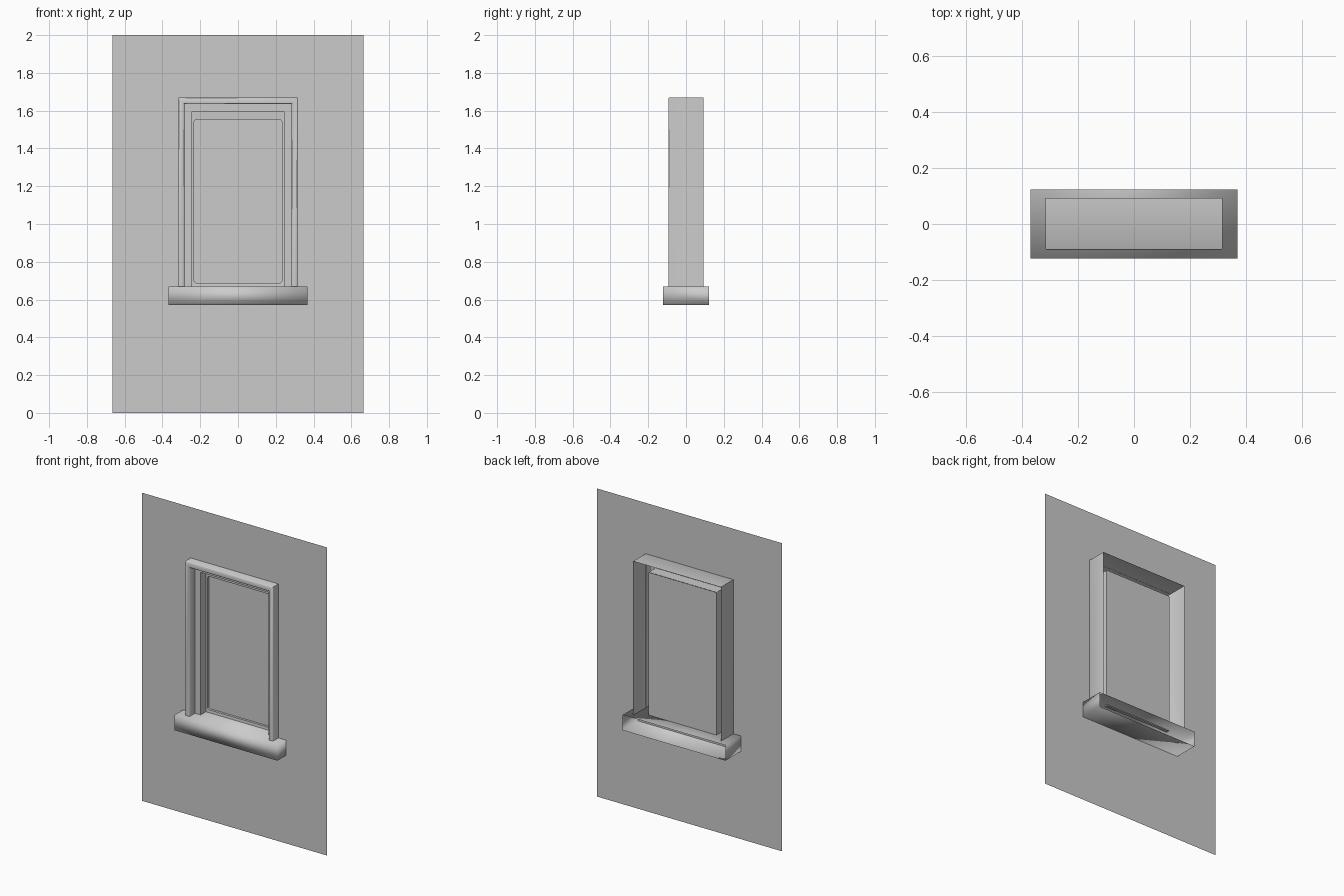
import bpy, bmesh, math

if "Cube" in bpy.data.objects:
    bpy.data.objects.remove(bpy.data.objects["Cube"])

WALL_Y = -0.036
SILL_TOP = 0.67


def finish(name, bm, angle=None):
    """Turn the surface towards the front (-y) and make an object."""
    bm.normal_update()
    if sum(f.normal.y * f.calc_area() for f in bm.faces) > 0:
        bmesh.ops.reverse_faces(bm, faces=bm.faces[:])
    me = bpy.data.meshes.new(name)
    bm.to_mesh(me)
    bm.free()
    ob = bpy.data.objects.new(name, me)
    bpy.context.collection.objects.link(ob)
    if angle:
        bpy.ops.object.select_all(action='DESELECT')
        ob.select_set(True)
        bpy.context.view_layer.objects.active = ob
        bpy.ops.object.shade_smooth_by_angle(angle=math.radians(angle))
    return ob


def loft(bm, loops, closed):
    """Skin a list of equal-length point loops; return the last loop."""
    rows = [[bm.verts.new(p) for p in loop] for loop in loops]
    for a, b in zip(rows, rows[1:]):
        n = len(a)
        for i in range(n if closed else n - 1):
            j = (i + 1) % n
            bm.faces.new((a[i], a[j], b[j], b[i]))
    return rows[-1]


def rect(w, z0, z1, y, r=0.0, seg=4):
    """Rectangle facing the front, with optional rounded corners."""
    corners = [(w - r, z1 - r), (-w + r, z1 - r), (-w + r, z0 + r), (w - r, z0 + r)]
    if r == 0:
        return [(x, y, z) for x, z in corners]
    pts = []
    for k, (x, z) in enumerate(corners):
        for s in range(seg + 1):
            a = math.pi / 2 * (k + s / seg)
            pts.append((x + r * math.cos(a), y, z + r * math.sin(a)))
    return pts


# Wall sheet with an opening
bm = bmesh.new()
loft(bm, [rect(0.665, 0, 2, WALL_Y), rect(0.314, 0.62, 1.669, WALL_Y)], True)
finish("wall", bm)

# Stepped surround: half width, top height, depth (three-sided, open at the back)
profile = [(0.315, 1.67, 0.092), (0.315, 1.67, -0.088), (0.311, 1.666, -0.092),
           (0.288, 1.639, -0.092), (0.284, 1.635, -0.088), (0.284, 1.635, WALL_Y),
           (0.244, 1.596, WALL_Y), (0.244, 1.596, 0.02)]
bm = bmesh.new()
loft(bm, [[(-w, y, SILL_TOP), (-w, y, t), (w, y, t), (w, y, SILL_TOP)]
          for w, t, y in profile], False)
finish("window_surround", bm, 50)

# Sash rim with the closed pane set into it
bm = bmesh.new()
last = loft(bm, [rect(0.244, 0.665, 1.596, 0.036, 0.006),
                 rect(0.244, 0.665, 1.596, 0.018, 0.006),
                 rect(0.232, 0.688, 1.553, 0.020, 0.012),
                 rect(0.232, 0.688, 1.553, 0.035, 0.012)], True)
bm.faces.new(last)
finish("sash_and_pane", bm, 40)

# Back of the sash
bm = bmesh.new()
bm.faces.new([bm.verts.new(p) for p in rect(0.244, 0.665, 1.596, 0.037, 0.006)])
finish("sash_back", bm)

# Sill: hollow box, open at the back, softly shaded
bm = bmesh.new()
bmesh.ops.create_cube(bm, size=1)
for v in bm.verts:
    v.co = (v.co.x * 0.738, v.co.y * 0.246, v.co.z * 0.1 + 0.62)
bm.normal_update()
bmesh.ops.delete(bm, geom=[f for f in bm.faces if f.normal.y > 0.9], context='FACES_ONLY')
sill = finish("window_sill", bm)
for p in sill.data.polygons:
    p.use_smooth = True
